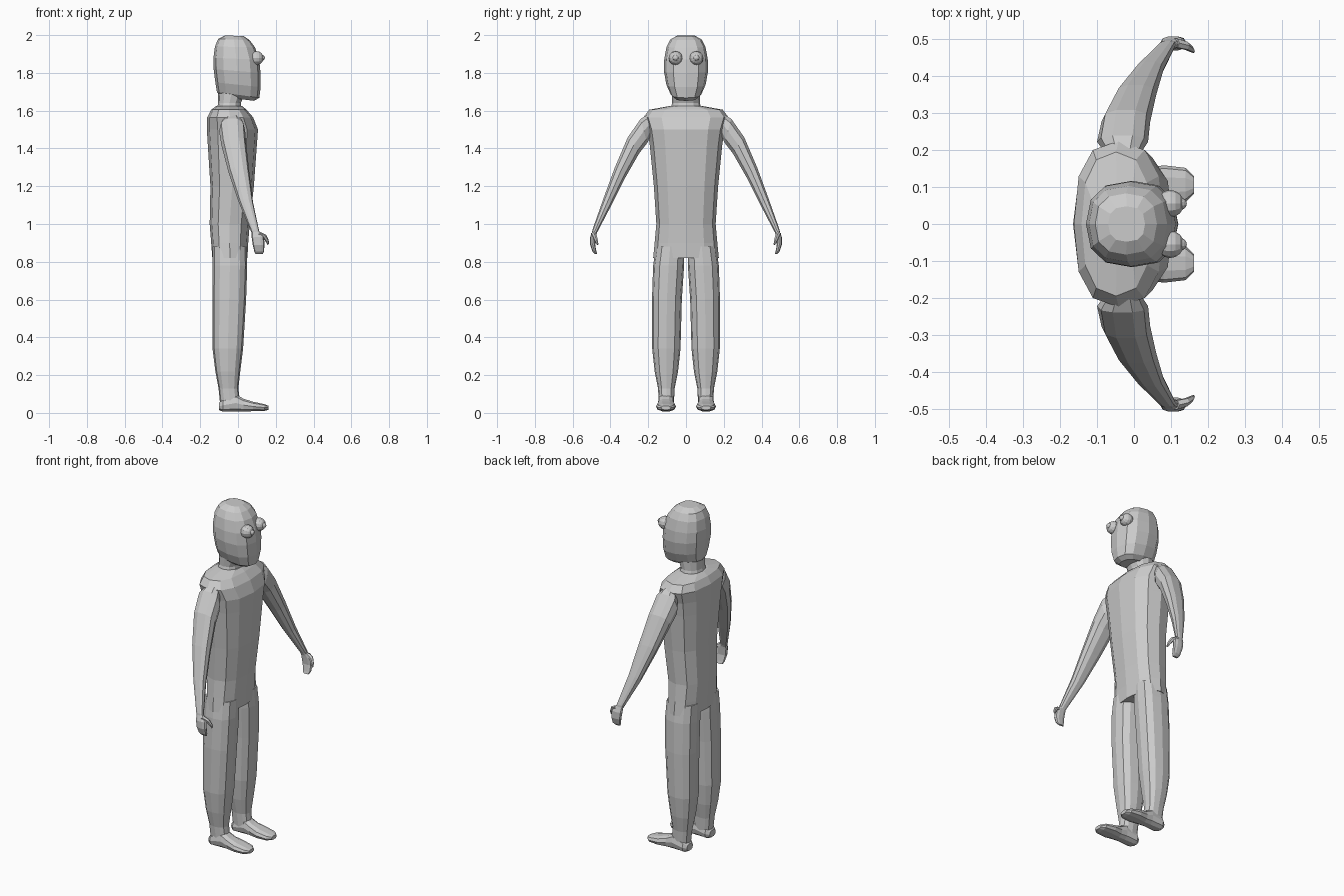
import bpy, bmesh, math
from mathutils import Vector

skin = bpy.data.materials.new("plain grey")
skin.diffuse_color = (0.6, 0.6, 0.6, 1)


def finish(name, bm):
    bmesh.ops.recalc_face_normals(bm, faces=bm.faces)
    me = bpy.data.meshes.new(name)
    bm.to_mesh(me)
    bm.free()
    me.materials.append(skin)
    ob = bpy.data.objects.new(name, me)
    bpy.context.collection.objects.link(ob)
    return ob


def loft(name, rings, n=12, power=2.5):
    """Skin a row of rounded rings, each given as (centre, half axis, half axis)."""
    bm = bmesh.new()
    loops = []
    for c, a, b in rings:
        loop = []
        for i in range(n):
            t = 2 * math.pi * i / n
            u, v = math.cos(t), math.sin(t)
            u = math.copysign(abs(u) ** (2 / power), u)
            v = math.copysign(abs(v) ** (2 / power), v)
            loop.append(bm.verts.new(Vector(c) + Vector(a) * u + Vector(b) * v))
        loops.append(loop)
    for p, q in zip(loops, loops[1:]):
        for i in range(n):
            j = (i + 1) % n
            bm.faces.new((p[i], p[j], q[j], q[i]))
    bm.faces.new(loops[0][::-1])
    bm.faces.new(loops[-1])
    return finish(name, bm)


def upright(rows, y=0):
    """Level rings from (z, back x, front x, half width, optional y shift)."""
    return [(((r[1] + r[2]) / 2, y + (r[4] if len(r) > 4 else 0), r[0]),
             ((r[2] - r[1]) / 2, 0, 0), (0, r[3], 0)) for r in rows]


# Torso with shoulders and neck base
loft("torso", upright([
    (0.82, -0.136, 0.05, 0.174), (0.90, -0.142, 0.054, 0.166),
    (1.00, -0.150, 0.062, 0.157), (1.20, -0.146, 0.084, 0.170),
    (1.42, -0.160, 0.100, 0.192), (1.50, -0.165, 0.106, 0.204),
    (1.565, -0.163, 0.080, 0.225), (1.605, -0.142, 0.045, 0.195),
    (1.625, -0.115, 0.022, 0.085)]))

# Neck
loft("neck", upright([
    (1.60, -0.115, 0.02, 0.085), (1.64, -0.105, 0.015, 0.073),
    (1.70, -0.105, 0.04, 0.076)]), power=2.2)

# Head: chin rings lean down towards the face
head_rows = [  # back x, back z, front x, front z, half width
    (-0.095, 1.675, 0.085, 1.652, 0.055), (-0.112, 1.70, 0.113, 1.668, 0.080),
    (-0.120, 1.75, 0.120, 1.725, 0.104), (-0.129, 1.82, 0.119, 1.80, 0.117),
    (-0.130, 1.88, 0.113, 1.87, 0.115), (-0.122, 1.94, 0.090, 1.935, 0.103),
    (-0.105, 1.98, 0.062, 1.973, 0.083), (-0.070, 1.998, 0.030, 1.995, 0.048)]
loft("head", [(((a + c) / 2, 0, (b + d) / 2), ((c - a) / 2, 0, (d - b) / 2), (0, w, 0))
              for a, b, c, d, w in head_rows], power=2.5)


def ball(name, centre, radius, u, v):
    bm = bmesh.new()
    bmesh.ops.create_uvsphere(bm, u_segments=u, v_segments=v, radius=radius)
    for p in bm.verts:
        # poles point forward
        p.co = Vector((p.co.z, p.co.y, -p.co.x)) + Vector(centre)
    finish(name, bm)


for s, side in ((1, "left"), (-1, "right")):
    # Bulging eyes with a raised pupil
    ball(side + "_eye", (0.098, s * 0.055, 1.878), 0.037, 12, 8)
    ball(side + "_pupil", (0.126, s * 0.055, 1.880), 0.017, 10, 6)

    # Legs
    loft(side + "_leg", upright([
        (0.05, -0.095, 0.012, 0.040), (0.13, -0.103, 0.002, 0.044),
        (0.22, -0.120, 0.012, 0.062), (0.34, -0.135, 0.027, 0.075),
        (0.60, -0.136, 0.043, 0.079, -s * 0.003),
        (0.78, -0.135, 0.049, 0.082, -s * 0.012),
        (0.88, -0.134, 0.046, 0.075, -s * 0.020)], s * 0.104))

    # Feet: rings from heel to toe
    foot = [(-0.100, 0.028, 0.014, 0.055), (-0.080, 0.044, 0.005, 0.075),
            (-0.010, 0.043, 0.005, 0.100), (0.030, 0.044, 0.006, 0.076),
            (0.080, 0.053, 0.008, 0.060), (0.140, 0.046, 0.010, 0.047),
            (0.162, 0.024, 0.016, 0.038)]
    loft(side + "_foot", [((x, s * 0.106, (lo + hi) / 2), (0, w, 0), (0, 0, (hi - lo) / 2))
                          for x, w, lo, hi in foot], n=10)

    # Arms: back x, front x, upper edge y z, lower edge y z
    arm = [(-0.080, 0.020, 0.205, 1.580, 0.185, 1.470),
           (-0.100, 0.038, 0.240, 1.560, 0.205, 1.425),
           (-0.088, 0.044, 0.310, 1.460, 0.245, 1.375),
           (-0.050, 0.060, 0.378, 1.300, 0.320, 1.245),
           (0.005, 0.080, 0.440, 1.130, 0.396, 1.095),
           (0.068, 0.112, 0.496, 0.970, 0.470, 0.955),
           (0.076, 0.118, 0.500, 0.940, 0.476, 0.940)]
    loft(side + "_arm", [(((b + f) / 2, s * (y1 + y2) / 2, (z1 + z2) / 2),
                          ((f - b) / 2, 0, 0), (0, s * (y1 - y2) / 2, (z1 - z2) / 2))
                         for b, f, y1, z1, y2, z2 in arm], n=10)

    # Mitten hands
    hand = [(0.96, 0.072, 0.115, 0.012, 0.485), (0.93, 0.072, 0.138, 0.016, 0.492),
            (0.89, 0.078, 0.140, 0.014, 0.494), (0.855, 0.086, 0.138, 0.011, 0.485),
            (0.840, 0.094, 0.130, 0.006, 0.476)]
    loft(side + "_hand", [((((b + f) / 2), s * y, z), ((f - b) / 2, 0, 0), (0, w, 0))
                          for z, b, f, w, y in hand], n=10)

    # Thumbs
    thumb = [(0.112, 0.490, 0.948, 0.014), (0.140, 0.483, 0.935, 0.012),
             (0.155, 0.474, 0.910, 0.009), (0.161, 0.468, 0.892, 0.005)]
    loft(side + "_thumb", [((x, s * y, z), (r * 0.8, 0, r * 0.6), (0, r, 0))
                           for x, y, z, r in thumb], n=6, power=2)
